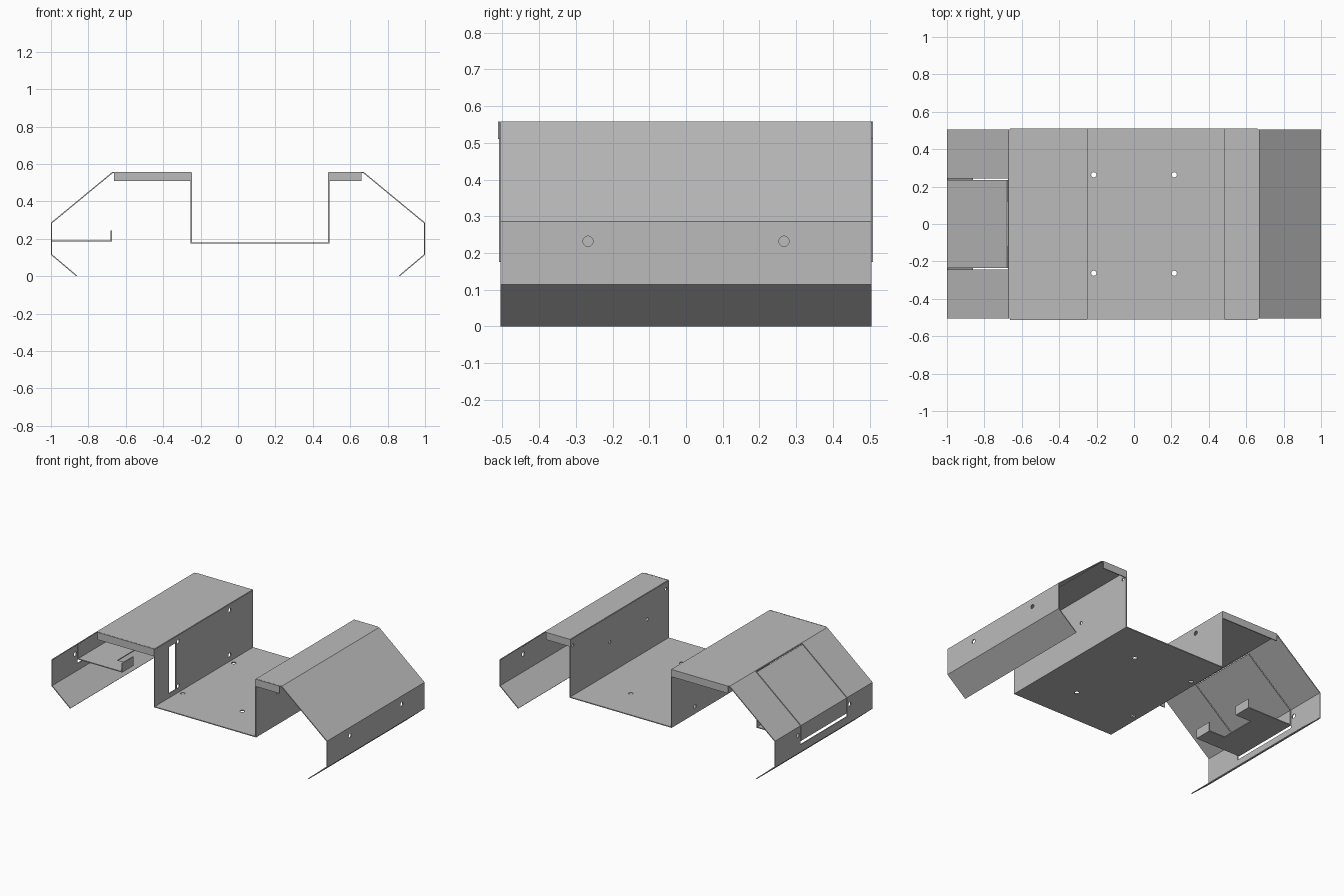
import bpy, bmesh, math
from mathutils import Vector

cube = bpy.data.objects.get("Cube")
if cube:
    bpy.data.objects.remove(cube, do_unlink=True)

T = 0.006            # sheet thickness
HALF = 0.505         # half depth of the shell
HOLE_Y = 0.267

metal = bpy.data.materials.new("grey sheet metal")
metal.use_nodes = True
GREY = (0.5, 0.5, 0.5, 1)
metal.diffuse_color = GREY
metal.node_tree.nodes["Principled BSDF"].inputs["Base Color"].default_value = GREY


def add_object(name, bm):
    mesh = bpy.data.meshes.new(name)
    bm.to_mesh(mesh)
    bm.free()
    obj = bpy.data.objects.new(name, mesh)
    bpy.context.collection.objects.link(obj)
    mesh.materials.append(metal)
    return obj


def box(name, lo, hi):
    bm = bmesh.new()
    bmesh.ops.create_cube(bm, size=1)
    lo, hi = Vector(lo), Vector(hi)
    for v in bm.verts:
        v.co = (lo + hi) / 2 + v.co * (hi - lo)
    return add_object(name, bm)


def hole(x, y, z, axis="X", radius=0.014):
    """Short round cutter along the given axis."""
    bm = bmesh.new()
    bmesh.ops.create_cone(bm, cap_ends=True, segments=20, radius1=radius,
                          radius2=radius, depth=0.05)
    obj = add_object("hole_cutter", bm)
    obj.location = (x, y, z)
    if axis == "X":
        obj.rotation_euler.y = math.pi / 2
    return obj


def bake(obj):
    """Turn the modified shape into the object's own mesh."""
    bpy.context.view_layer.update()
    graph = bpy.context.evaluated_depsgraph_get()
    mesh = bpy.data.meshes.new_from_object(obj.evaluated_get(graph))
    obj.modifiers.clear()
    obj.data = mesh


def sheet(name, profile, half, cutters=()):
    """Bent sheet: an x-z path drawn along y, thickened, then punched."""
    bm = bmesh.new()
    rows = [[bm.verts.new((x, y, z)) for x, z in profile] for y in (-half, half)]
    for i in range(len(profile) - 1):
        bm.faces.new((rows[0][i], rows[0][i + 1], rows[1][i + 1], rows[1][i]))
    obj = add_object(name, bm)
    solid = obj.modifiers.new("thickness", "SOLIDIFY")
    solid.thickness = T
    solid.offset = 0
    solid.use_even_offset = True
    bake(obj)
    for cutter in cutters:
        cut = obj.modifiers.new("cut", "BOOLEAN")
        cut.operation = "DIFFERENCE"
        cut.solver = "EXACT"
        cut.object = cutter
    bake(obj)
    for cutter in cutters:
        bpy.data.objects.remove(cutter, do_unlink=True)
    return obj


# Central channel: two walls and a floor
WALL_R, WALL_L, TOP, FLOOR = -0.25, 0.485, 0.555, 0.178
cutters = [hole(x, y, FLOOR, "Z") for x in (-0.215, 0.215) for y in (-0.263, 0.263)]
cutters += [hole(WALL_R, y, z) for y in (-HOLE_Y, HOLE_Y) for z in (0.222, 0.515)]
cutters += [hole(WALL_L, y, 0.385, radius=0.01) for y in (-0.29, 0.1)]
cutters += [hole(WALL_L, y, 0.51, radius=0.01) for y in (-0.482, 0.482)]
cutters.append(box("wall_slot_cutter", (-0.28, -0.36, 0.21), (-0.22, -0.29, 0.515)))
sheet("channel", [(WALL_R, TOP), (WALL_R, FLOOR), (WALL_L, FLOOR), (WALL_L, TOP)],
      0.51, cutters)


# Side wings: top, slope, outer wall and lower return
def wing(name, side, inner, cutters):
    path = [(inner, TOP), (side * 0.67, TOP), (side * 0.997, 0.285),
            (side * 0.997, 0.115), (side * 0.863, 0.002)]
    cutters += [hole(side * 0.997, y, 0.232) for y in (-HOLE_Y, HOLE_Y)]
    sheet(name, path, HALF, cutters)


wing("left_wing", 1, WALL_L, [])
opening = box("opening_cutter", (-1.1, -0.242, 0.162), (-0.673, 0.242, 0.6))
wing("right_wing", -1, WALL_R, [opening])

# Hatch in the right wing, folded in to a notched tray with a raised lip
notch = box("notch_cutter", (-0.79, -0.12, 0.1), (-0.6, 0.12, 0.3))
sheet("hatch_tray", [(-0.677, 0.549), (-0.997, 0.285), (-0.997, 0.188),
                     (-0.678, 0.188), (-0.678, 0.245)], 0.236, [notch])

# Turned-down flanges on the front and back of both tops
for side, x0, x1 in (("right", -0.662, WALL_R), ("left", WALL_L, 0.66)):
    for end, y in (("front", -1), ("back", 1)):
        ys = sorted((y * HALF, y * (HALF + T)))
        box(f"{side}_{end}_flange", (x0, ys[0] - 0.001, 0.51), (x1, ys[1] - 0.001, TOP + T / 2))
